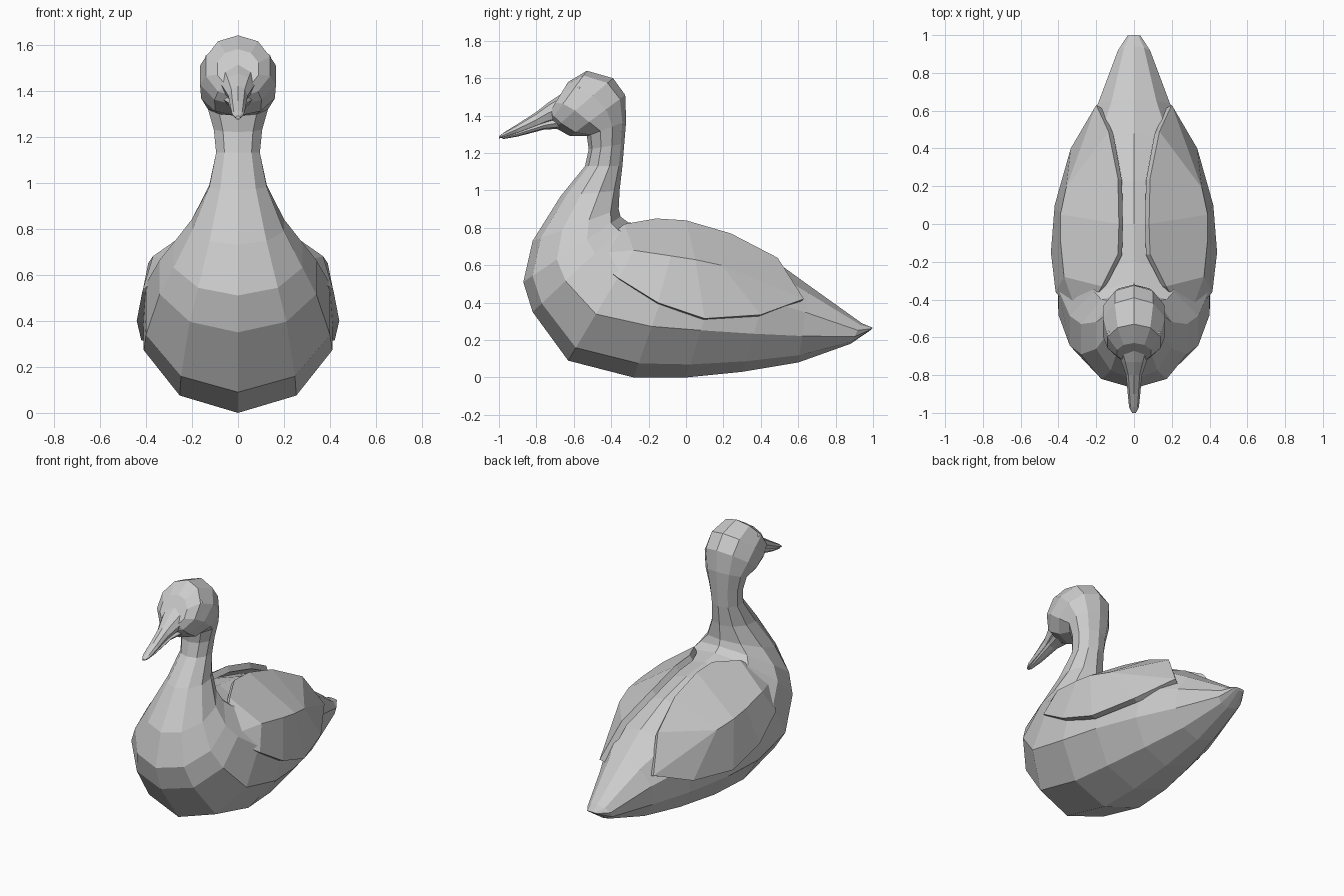
import bpy, bmesh, math
from mathutils import Vector

if "Cube" in bpy.data.objects:
    bpy.data.objects.remove(bpy.data.objects["Cube"])

grey = bpy.data.materials.new("plain grey")
grey.diffuse_color = (0.6, 0.6, 0.6, 1)
grey.use_nodes = True
grey.node_tree.nodes["Principled BSDF"].inputs["Base Color"].default_value = grey.diffuse_color


def finish(bm, name):
    bmesh.ops.recalc_face_normals(bm, faces=bm.faces)
    mesh = bpy.data.meshes.new(name)
    bm.to_mesh(mesh)
    bm.free()
    mesh.materials.append(grey)
    obj = bpy.data.objects.new(name, mesh)
    bpy.context.collection.objects.link(obj)
    return obj


def loft(name, rings, sides):
    """Skin of rings, each (low y, low z, high y, high z, half width)."""
    bm = bmesh.new()
    widest = max(math.sin(math.tau * i / sides) for i in range(sides))
    loops = []
    for y0, z0, y1, z1, w in rings:
        loop = []
        for i in range(sides):
            a = math.tau * i / sides
            t = (1 - math.cos(a)) / 2
            loop.append(bm.verts.new((w * math.sin(a) / widest,
                                      y0 + (y1 - y0) * t, z0 + (z1 - z0) * t)))
        loops.append(loop)
    for a, b in zip(loops, loops[1:]):
        for i in range(sides):
            j = (i + 1) % sides
            bm.faces.new((a[i], a[j], b[j], b[i]))
    bm.faces.new(loops[0])
    bm.faces.new(loops[-1])
    return finish(bm, name)


# Body, from the tail through the chest to the base of the neck and the head
loft("body_and_head", [
    (0.99, 0.255, 1.0, 0.265, 0.035),
    (0.88, 0.18, 0.94, 0.29, 0.085),
    (0.60, 0.08, 0.66, 0.49, 0.19),
    (0.30, 0.03, 0.48, 0.62, 0.29),
    (0.00, 0.00, 0.23, 0.73, 0.37),
    (-0.28, 0.00, 0.00, 0.79, 0.41),
    (-0.63, 0.09, -0.20, 0.81, 0.40),
    (-0.82, 0.35, -0.31, 0.83, 0.34),
    (-0.87, 0.51, -0.35, 0.86, 0.28),
    (-0.82, 0.73, -0.36, 0.90, 0.20),
    (-0.67, 0.97, -0.355, 1.0, 0.125),
    (-0.54, 1.13, -0.34, 1.13, 0.095),
    (-0.52, 1.22, -0.33, 1.25, 0.105),
    (-0.53, 1.29, -0.32, 1.37, 0.13),
    (-0.62, 1.29, -0.325, 1.51, 0.16),
    (-0.70, 1.335, -0.39, 1.60, 0.165),
    (-0.725, 1.37, -0.53, 1.64, 0.14),
    (-0.735, 1.41, -0.63, 1.58, 0.09),
], 10)

# Bill halves
loft("upper_bill", [
    (-0.66, 1.37, -0.66, 1.52, 0.09),
    (-0.74, 1.355, -0.73, 1.475, 0.065),
    (-0.80, 1.335, -0.80, 1.42, 0.042),
    (-0.90, 1.302, -0.90, 1.355, 0.033),
    (-0.97, 1.284, -0.97, 1.312, 0.026),
    (-1.0, 1.278, -1.0, 1.29, 0.01),
], 8)
loft("lower_bill", [
    (-0.66, 1.33, -0.66, 1.40, 0.07),
    (-0.76, 1.325, -0.76, 1.37, 0.042),
    (-0.90, 1.288, -0.90, 1.315, 0.026),
    (-0.98, 1.274, -0.98, 1.288, 0.012),
], 8)

# Wings: inner, ridge and outer points at each station, closed by front and rear tips
front_tip, rear_tip = (0.28, -0.53, 0.66), (0.20, 0.63, 0.42)
stations = [
    ((0.17, -0.33, 0.82), (0.37, -0.28, 0.68), (0.415, -0.36, 0.53)),
    ((0.085, -0.16, 0.85), (0.39, -0.08, 0.65), (0.44, -0.15, 0.40)),
    ((0.08, 0.00, 0.84), (0.39, 0.05, 0.63), (0.42, 0.10, 0.315)),
    ((0.085, 0.24, 0.77), (0.36, 0.19, 0.60), (0.335, 0.40, 0.335)),
    ((0.135, 0.49, 0.64),),
]
for side, name in ((1, "right_wing"), (-1, "left_wing")):
    bm = bmesh.new()
    add = lambda p: bm.verts.new((side * p[0], p[1], p[2]))
    f, r = add(front_tip), add(rear_tip)
    rows = [[add(p) for p in s] for s in stations]
    for k in (0, 1):
        bm.faces.new((f, rows[0][k], rows[0][k + 1]))
        for a, b in zip(rows[:3], rows[1:4]):
            bm.faces.new((a[k], b[k], b[k + 1], a[k + 1]))
    inner, ridge, outer = rows[3]
    bm.faces.new((inner, rows[4][0], ridge))
    bm.faces.new((rows[4][0], r, ridge))
    bm.faces.new((ridge, r, outer))
    bmesh.ops.recalc_face_normals(bm, faces=bm.faces)
    # Thicken towards the body
    if sum((fc.normal.x * side for fc in bm.faces)) < 0:
        bmesh.ops.reverse_faces(bm, faces=bm.faces)
    bm.normal_update()
    base = list(bm.verts)
    low = {v: bm.verts.new(v.co - v.normal * 0.04) for v in base}
    top = list(bm.faces)
    rim = [e for e in bm.edges if e.is_boundary]
    for fc in top:
        bm.faces.new([low[v] for v in reversed(fc.verts)])
    for e in rim:
        a, b = e.verts
        bm.faces.new((a, b, low[b], low[a]))
    finish(bm, name)

# Eyes
for side, name in ((1, "right_eye"), (-1, "left_eye")):
    bm = bmesh.new()
    bmesh.ops.create_icosphere(bm, subdivisions=2, radius=0.022)
    bmesh.ops.translate(bm, verts=bm.verts, vec=Vector((side * 0.122, -0.58, 1.54)))
    finish(bm, name)
